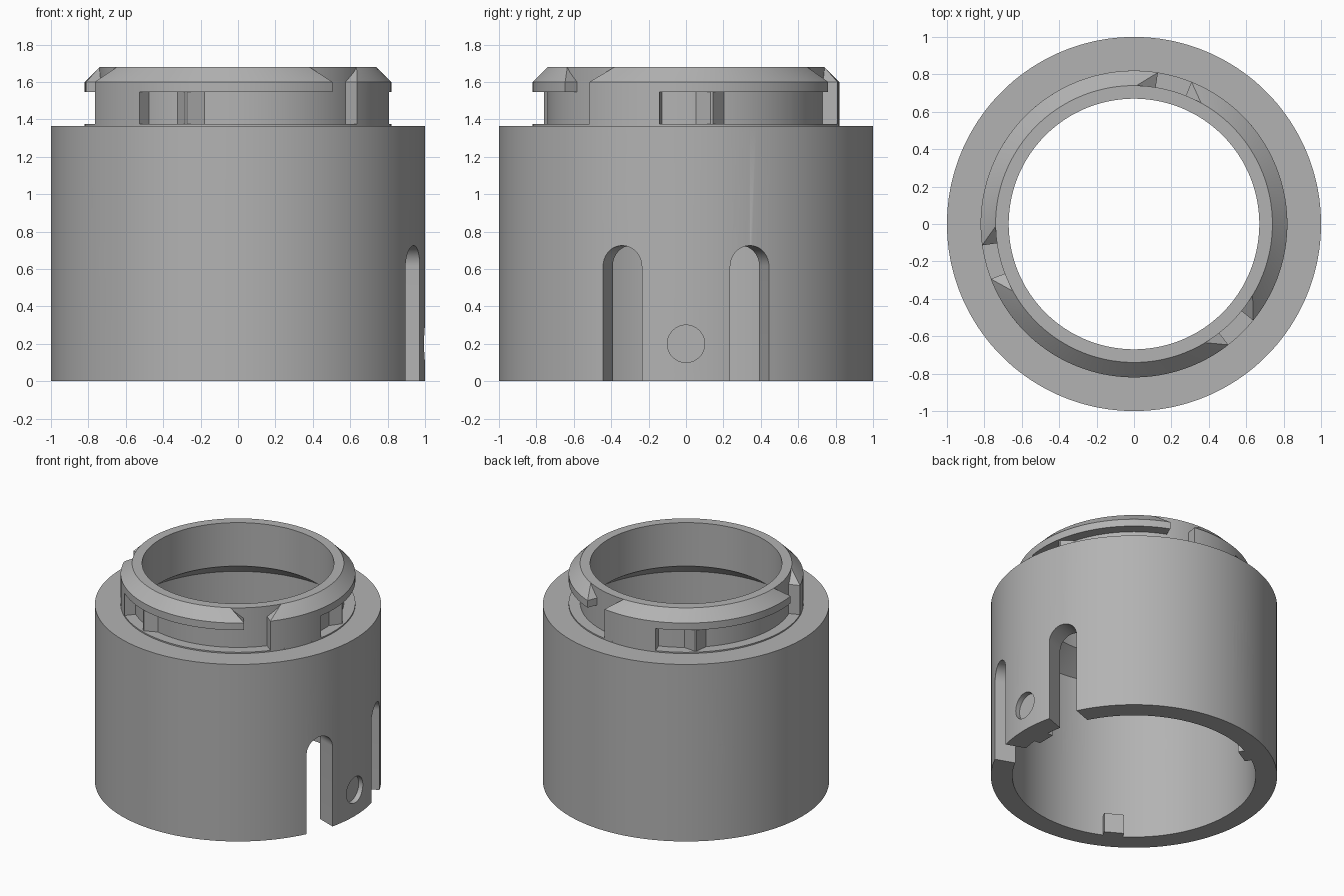
import bpy, bmesh, math
from mathutils import Matrix

if "Cube" in bpy.data.objects:
    bpy.data.objects.remove(bpy.data.objects["Cube"])

grey = bpy.data.materials.new("plain grey")
grey.use_nodes = True
grey.diffuse_color = (0.45, 0.45, 0.45, 1)
grey.node_tree.nodes["Principled BSDF"].inputs["Base Color"].default_value = (0.45, 0.45, 0.45, 1)

BASE, NECK_Z, RIM_Z, CHAMFER_Z, TOP = 1.365, 1.375, 1.545, 1.6, 1.68
NECK_R, RIM_R, BORE_R, SKIRT_R = 0.74, 0.82, 0.67, 0.85
TURNS = (0, 120, 240)


def polar(r, deg, z):
    a = math.radians(deg)
    return (r * math.cos(a), r * math.sin(a), z)


def finish(name, bm):
    bmesh.ops.recalc_face_normals(bm, faces=bm.faces[:])
    mesh = bpy.data.meshes.new(name)
    bm.to_mesh(mesh)
    bm.free()
    mesh.materials.append(grey)
    ob = bpy.data.objects.new(name, mesh)
    bpy.context.collection.objects.link(ob)
    return ob


def activate(ob):
    bpy.ops.object.select_all(action='DESELECT')
    ob.select_set(True)
    bpy.context.view_layer.objects.active = ob


def smooth(ob):
    activate(ob)
    bpy.ops.object.shade_smooth_by_angle(angle=math.radians(30))


def lathe(name, profile, steps=180):
    bm = bmesh.new()
    rings = [[bm.verts.new(polar(r, 360 * i / steps, z)) for r, z in profile]
             for i in range(steps)]
    n = len(profile)
    for i in range(steps):
        a, b = rings[i], rings[(i + 1) % steps]
        for j in range(n):
            k = (j + 1) % n
            bm.faces.new((a[j], b[j], b[k], a[k]))
    return finish(name, bm)


def sector(name, section, caps, turn):
    """Sweep a section of (radius, z, start angle, end angle) around the axis."""
    steps = max(2, round((section[0][3] - section[0][2]) / 2))
    bm = bmesh.new()
    rings = [[bm.verts.new(polar(r, turn + a + (b - a) * i / steps, z))
              for r, z, a, b in section] for i in range(steps + 1)]
    n = len(section)
    for p, q in zip(rings, rings[1:]):
        for j in range(n):
            k = (j + 1) % n
            bm.faces.new((p[j], q[j], q[k], p[k]))
    for ring in (rings[0], rings[-1]):
        for cap in caps:
            bm.faces.new([ring[j] for j in cap])
    return finish(name, bm)


def prism(name, outline, offset, matrix=Matrix()):
    """Extrude a flat outline by an offset, then place it with a matrix."""
    bm = bmesh.new()
    face = bm.faces.new([bm.verts.new(p) for p in outline])
    new = bmesh.ops.extrude_face_region(bm, geom=[face])["geom"]
    bmesh.ops.translate(bm, vec=offset,
                        verts=[v for v in new if isinstance(v, bmesh.types.BMVert)])
    bm.transform(matrix)
    return finish(name, bm)


# Hollow body: skirt, thin flange, neck, bore and inner cone
body = lathe("body", [
    (SKIRT_R, 0), (1, 0), (1, BASE), (RIM_R, BASE), (RIM_R, NECK_Z), (NECK_R, NECK_Z),
    (NECK_R, TOP), (BORE_R, TOP), (BORE_R, 1.345), (SKIRT_R, 1.22)])

# Round-topped slots in pairs, and one shallow round dimple
cutters = []
W, SPRING = 0.11, 0.615
arch = [(0.6, -W, -0.1), (0.6, W, -0.1)]
for i in range(25):
    a = math.pi * i / 24
    arch.append((0.6, W * math.cos(a), SPRING + W * math.sin(a)))
for turn in TURNS:
    for side in (-20, 20):
        cutters.append(prism("slot_cutter", arch, (0.6, 0, 0),
                             Matrix.Rotation(math.radians(turn + side), 4, 'Z')))
disc = [(0.96, 0.1 * math.cos(math.tau * i / 48), 0.2 + 0.1 * math.sin(math.tau * i / 48))
        for i in range(48)]
cutters.append(prism("dimple_cutter", disc, (0.2, 0, 0)))
for cutter in cutters:
    cutter.hide_render = True
    activate(body)
    mod = body.modifiers.new("cut", 'BOOLEAN')
    mod.operation = 'DIFFERENCE'
    mod.solver = 'EXACT'
    mod.object = cutter
    bpy.ops.object.modifier_apply(modifier=mod.name)
    bpy.data.objects.remove(cutter)
smooth(body)

# Three locking units: chamfered lug, stop block, snap bump and inner tab
IN = 0.72
for n, turn in enumerate(TURNS, 1):
    lug = [(IN, RIM_Z, -39, 68), (RIM_R, RIM_Z, -39, 68), (RIM_R, CHAMFER_Z, -39, 68),
           (NECK_R, TOP, -31, 61), (IN, TOP - 0.01, -31, 61), (IN, CHAMFER_Z, -39, 68)]
    smooth(sector(f"rim_lug_{n}", lug, [(0, 1, 2, 5), (2, 3, 4, 5)], turn))

    stop = [(r, z, -39, -10) for r, z in
            ((IN, NECK_Z), (RIM_R, NECK_Z), (RIM_R, RIM_Z), (IN, RIM_Z))]
    smooth(sector(f"stop_block_{n}", stop, [(0, 1, 2, 3)], turn))

    bump = [polar(r, turn + a, NECK_Z) for r, a in
            ((0.735, 3.6), (0.805, 9.4), (0.805, 10.3), (0.735, 16.5))]
    prism(f"snap_bump_{n}", bump, (0, 0, RIM_Z - NECK_Z))

    tab = [(0.8, -0.07, 0), (0.86, -0.07, 0), (0.86, 0.07, 0), (0.8, 0.07, 0)]
    prism(f"inner_tab_{n}", tab, (0, 0, 0.15), Matrix.Rotation(math.radians(turn), 4, 'Z'))
